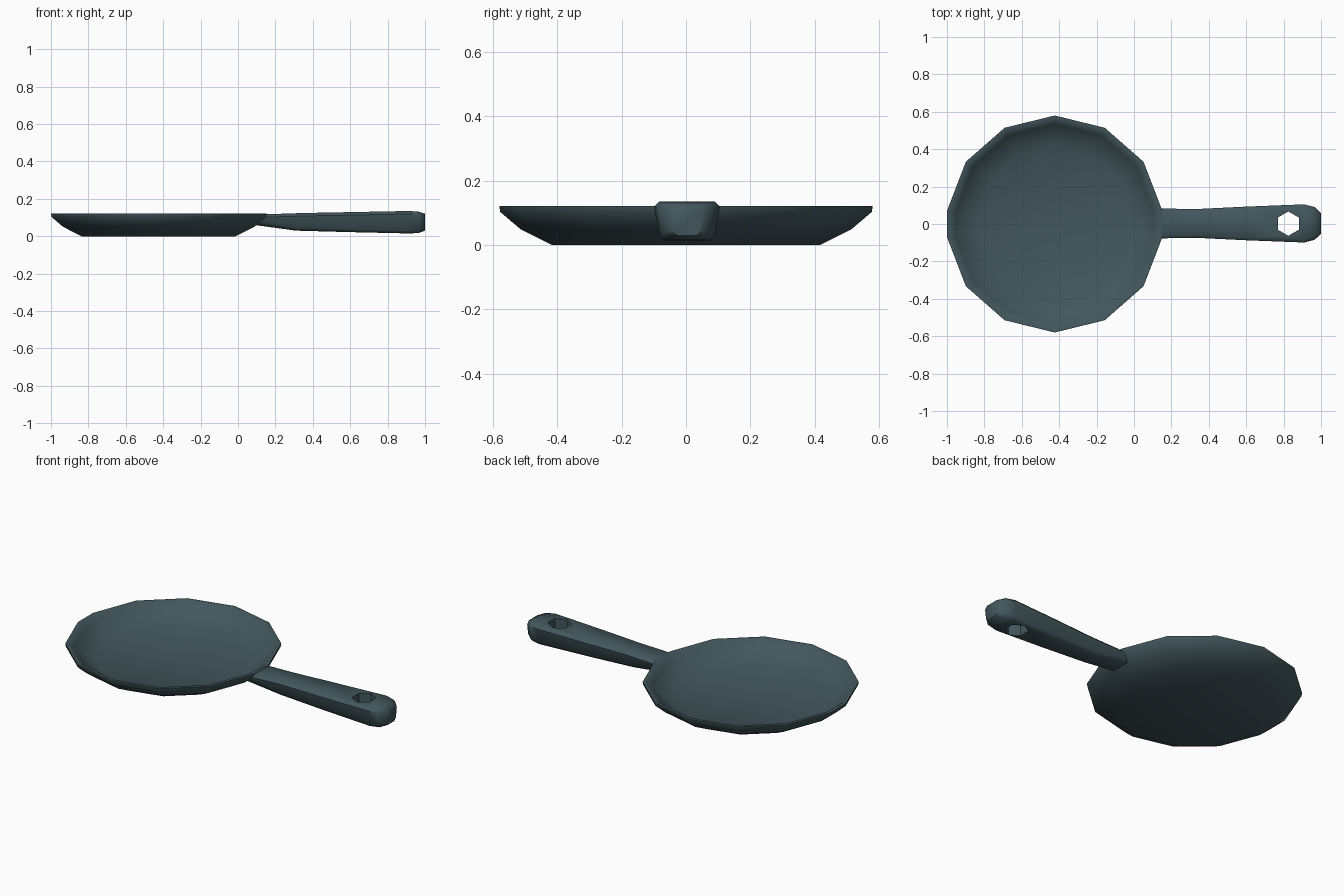
import bpy, bmesh, math

if "Cube" in bpy.data.objects:
    bpy.data.objects.remove(bpy.data.objects["Cube"])

mat = bpy.data.materials.new("dark slate iron")
mat.diffuse_color = (0.055, 0.094, 0.108, 1)
mat.use_nodes = True
mat.node_tree.nodes["Principled BSDF"].inputs["Base Color"].default_value = mat.diffuse_color


def loft(name, rings):
    """Skin closed rings of equal length and cap both ends."""
    bm = bmesh.new()
    vs = [[bm.verts.new(p) for p in r] for r in rings]
    n = len(rings[0])
    for a, b in zip(vs, vs[1:]):
        for i in range(n):
            j = (i + 1) % n
            bm.faces.new((a[i], a[j], b[j], b[i]))
    bm.faces.new(vs[0])
    bm.faces.new(vs[-1])
    bmesh.ops.recalc_face_normals(bm, faces=bm.faces[:])
    me = bpy.data.meshes.new(name)
    bm.to_mesh(me)
    bm.free()
    me.materials.append(mat)
    ob = bpy.data.objects.new(name, me)
    bpy.context.collection.objects.link(ob)
    return ob


def activate(ob):
    bpy.ops.object.select_all(action='DESELECT')
    ob.select_set(True)
    bpy.context.view_layer.objects.active = ob


# Pan bowl: 14-sided dish, underside -> rim -> inner floor
quarter = [7, 35, 62.5]
angles = quarter + [90] + [180 - a for a in reversed(quarter)]
angles += [a + 180 for a in angles]
profile = [(0.415, 0), (0.515, 0.05), (0.577, 0.103), (0.58, 0.121),
           (0.56, 0.121), (0.535, 0.098), (0.505, 0.07), (0.415, 0.028)]
bowl = loft("pan_bowl", [[(-0.424 + r * math.cos(math.radians(a)),
                           r * math.sin(math.radians(a)), z) for a in angles]
                         for r, z in profile])

# Handle: tapered bar with rounded-rectangle sections
# x, bottom z, top z, top half width, bottom half width, forward lean of the top
sections = [(0.09, 0.06, 0.117, 0.08, 0.072, 0.045),
            (0.31, 0.03, 0.124, 0.077, 0.062, 0.03),
            (0.60, 0.022, 0.129, 0.09, 0.075, 0),
            (0.91, 0.015, 0.135, 0.102, 0.086, 0),
            (0.965, 0.017, 0.132, 0.088, 0.074, 0),
            (1.00, 0.03, 0.12, 0.055, 0.047, 0)]
rings = []
for x, zb, zt, wt, wb, lean in sections:
    c = 0.016
    half = [(wb - c, zb), (wb, zb + c), (wt, zt - c), (wt - c, zt)]
    pts = half + [(-y, z) for y, z in reversed(half)]
    rings.append([(x + lean * (z - zb) / (zt - zb), y + 0.003, z) for y, z in pts])
handle = loft("handle", rings)

# Hexagonal hanging hole
hexa = [(0.825 + 0.065 * math.sin(k * math.pi / 3),
         0.002 + 0.065 * math.cos(k * math.pi / 3)) for k in range(6)]
cutter = loft("hole_cutter", [[(x, y, z) for x, y in hexa] for z in (-0.1, 0.3)])
cutter.hide_render = True
mod = handle.modifiers.new("hole", 'BOOLEAN')
mod.operation = 'DIFFERENCE'
mod.solver = 'EXACT'
mod.object = cutter
activate(handle)
bpy.ops.object.modifier_apply(modifier=mod.name)
bpy.data.objects.remove(cutter)

# Smooth shading
for ob in (bowl, handle):
    activate(ob)
    bpy.ops.object.shade_smooth_by_angle(angle=math.radians(50))
